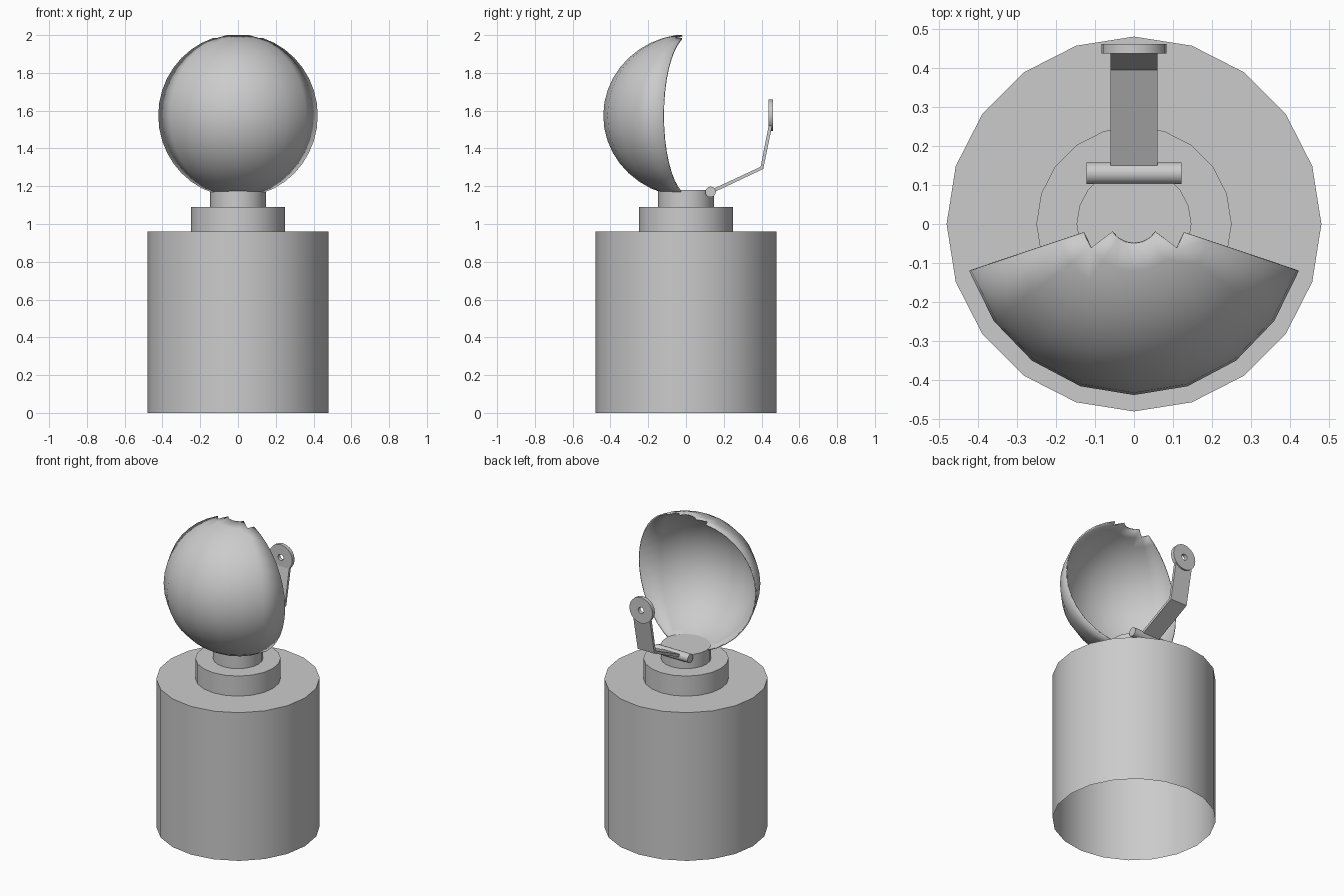
import bpy, bmesh
from math import sin, cos, pi, radians
from mathutils import Matrix, Vector

if "Cube" in bpy.data.objects:
    bpy.data.objects.remove(bpy.data.objects["Cube"])


def finish(name, bm):
    bmesh.ops.remove_doubles(bm, verts=bm.verts, dist=1e-5)
    mesh = bpy.data.meshes.new(name)
    bm.to_mesh(mesh)
    bm.free()
    ob = bpy.data.objects.new(name, mesh)
    bpy.context.collection.objects.link(ob)
    bpy.ops.object.select_all(action='DESELECT')
    ob.select_set(True)
    bpy.context.view_layer.objects.active = ob
    bpy.ops.object.shade_smooth_by_angle(angle=radians(30))
    return ob


def lathe(name, profile, sides, matrix=Matrix()):
    """Revolve (radius, height) points round z, then place with matrix."""
    bm = bmesh.new()
    rings = []
    for r, z in profile:
        if r == 0:
            rings.append([bm.verts.new((0, 0, z))] * sides)
        else:
            rings.append([bm.verts.new((r * cos(2 * pi * j / sides),
                                        r * sin(2 * pi * j / sides), z))
                          for j in range(sides)])
    for a, b in zip(rings, rings[1:]):
        for j in range(sides):
            k = (j + 1) % sides
            quad = list(dict.fromkeys((a[j], a[k], b[k], b[j])))
            bm.faces.new(quad)
    bm.transform(matrix)
    return finish(name, bm)


# Stepped pedestal, open underneath
lathe("base_drum", [(0.48, 0), (0.48, 0.96), (0, 0.96)], 20)
lathe("collar", [(0.25, 0.96), (0.25, 1.09), (0, 1.09)], 20)
lathe("neck", [(0.147, 1.09), (0.147, 1.18), (0, 1.18)], 20)

# Dish: the front eight segments of a sphere, pole faces and corners missing
SEG, RINGS = 20, 20
bm = bmesh.new()
grid = []
for i in range(1, RINGS):
    t = pi * i / RINGS
    grid.append([bm.verts.new((0.444 * sin(t) * cos(radians(198 + 18 * j)),
                               0.022 + 0.46 * sin(t) * sin(radians(198 + 18 * j)),
                               1.574 + 0.432 * cos(t)))
                 for j in range(9)])
last = len(grid) - 2
for i in range(last + 1):
    for j in range(8):
        if i in (0, last) and j in (0, 7):
            continue
        bm.faces.new((grid[i][j], grid[i + 1][j], grid[i + 1][j + 1], grid[i][j + 1]))
bmesh.ops.delete(bm, geom=[v for v in bm.verts if not v.link_faces], context='VERTS')
dish = finish("dish_shell", bm)
shell = dish.modifiers.new("thickness", 'SOLIDIFY')
shell.thickness = 0.008
shell.offset = -1

# Hinge rod across the back of the neck
lathe("hinge_rod", [(0, -0.122), (0.028, -0.122), (0.028, 0.122), (0, 0.122)], 20,
      Matrix.Translation((0, 0.13, 1.17)) @ Matrix.Rotation(pi / 2, 4, 'Y'))

# Bent flat arm: side outline thickened across x
path = [Vector(p) for p in ((0.135, 1.172), (0.402, 1.297), (0.447, 1.522))]
dirs = [(b - a).normalized() for a, b in zip(path, path[1:])]
tangents = [dirs[0], (dirs[0] + dirs[1]).normalized(), dirs[1]]
bm = bmesh.new()
sections = []
for p, t in zip(path, tangents):
    n = Vector((-t.y, t.x)) * 0.009
    sections.append([bm.verts.new((x, p.x + s * n.x, p.y + s * n.y))
                     for x, s in ((-0.06, -1), (0.06, -1), (0.06, 1), (-0.06, 1))])
for a, b in zip(sections, sections[1:]):
    for j in range(4):
        k = (j + 1) % 4
        bm.faces.new((a[j], a[k], b[k], b[j]))
bm.faces.new(sections[0])
bm.faces.new(sections[-1])
bmesh.ops.recalc_face_normals(bm, faces=bm.faces)
finish("bent_arm", bm)

# Receiver ring with a small through hole
lathe("receiver_ring", [(0.02, -0.012), (0.083, -0.012), (0.083, 0.012),
                        (0.02, 0.012), (0.02, -0.012)], 20,
      Matrix.Translation((0, 0.449, 1.575)) @ Matrix.Rotation(pi / 2, 4, 'X'))
